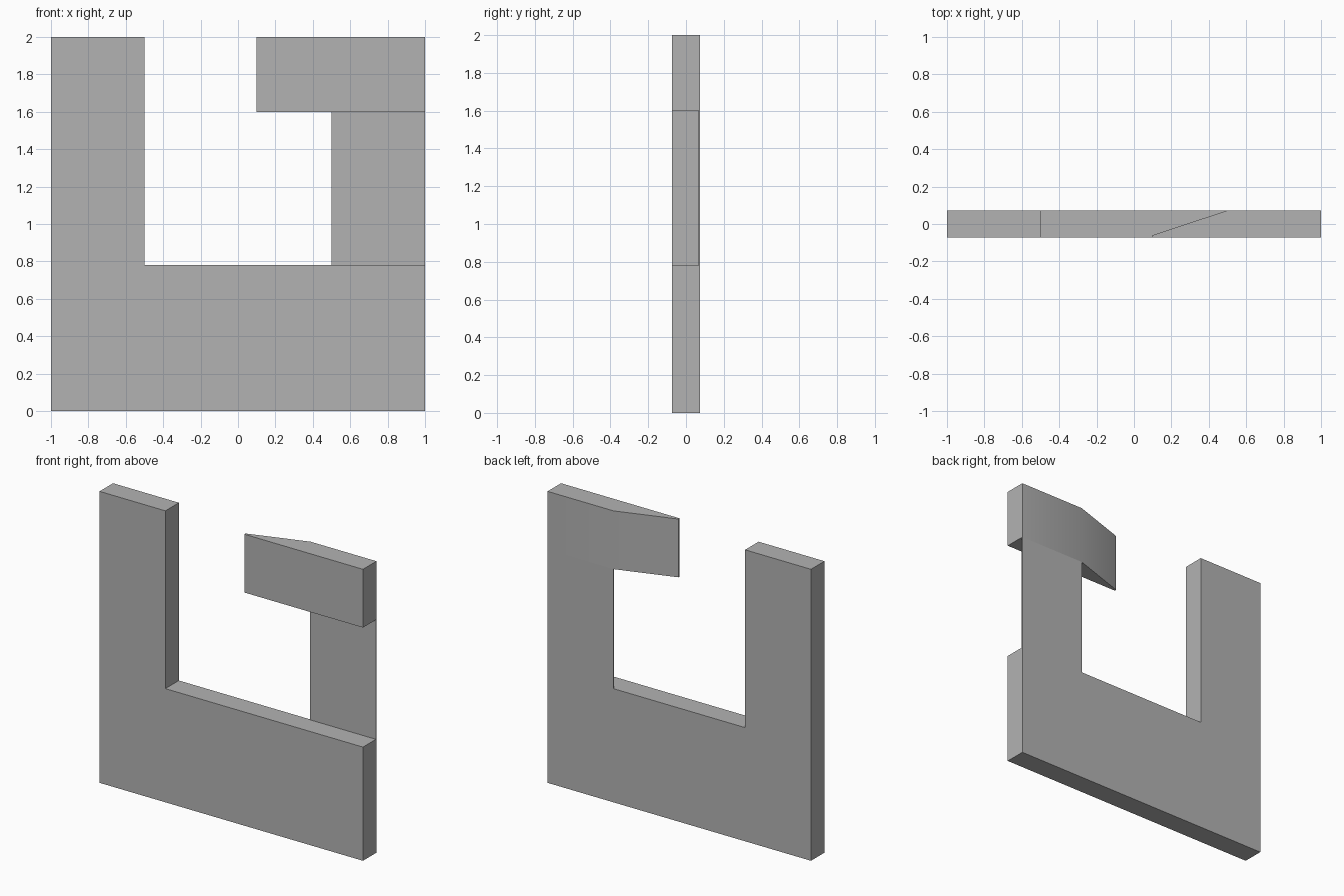
import bpy
import bmesh
from mathutils import Vector

cube = bpy.data.objects.get("Cube")
if cube:
    bpy.data.objects.remove(cube, do_unlink=True)

HALF = 0.073       # half the slab depth
SILL = 0.78        # top of the lower bar
LINTEL = 1.6       # underside of the hook
TOP = 2.0

grey = bpy.data.materials.new("plain grey")
grey.use_nodes = True
colour = (0.45, 0.45, 0.45, 1)
grey.diffuse_color = colour
grey.node_tree.nodes["Principled BSDF"].inputs["Base Color"].default_value = colour


def prism(name, outline, offset):
    """Extrude a closed outline of 3D points along an offset."""
    bm = bmesh.new()
    face = bm.faces.new([bm.verts.new(p) for p in outline])
    new = bmesh.ops.extrude_face_region(bm, geom=[face])["geom"]
    moved = [g for g in new if isinstance(g, bmesh.types.BMVert)]
    bmesh.ops.translate(bm, verts=moved, vec=Vector(offset))
    bmesh.ops.recalc_face_normals(bm, faces=bm.faces)
    mesh = bpy.data.meshes.new(name)
    bm.to_mesh(mesh)
    bm.free()
    mesh.materials.append(grey)
    obj = bpy.data.objects.new(name, mesh)
    bpy.context.collection.objects.link(obj)
    return obj


# L-shaped slab: lower bar and tall right post
slab = [(-1, 0), (1, 0), (1, SILL), (-0.5, SILL), (-0.5, TOP), (-1, TOP)]
prism("wall_slab", [(x, -HALF, z) for x, z in slab], (0, 2 * HALF, 0))

# Thin sheet closing the back of the left post
sheet = [(0.5, SILL), (1, SILL), (1, LINTEL), (0.5, LINTEL)]
prism("back_sheet", [(x, HALF - 0.006, z) for x, z in sheet], (0, 0.006, 0))

# Upper hook whose back tapers towards the tip
hook = [(0.1, -HALF), (1, -HALF), (1, HALF), (0.5, HALF), (0.1, -HALF + 0.013)]
hook_obj = prism("tapered_hook", [(x, y, LINTEL) for x, y in hook],
                 (0, 0, TOP - LINTEL))

# Soften only the shallow bend in the hook's back
bpy.ops.object.select_all(action="DESELECT")
hook_obj.select_set(True)
bpy.context.view_layer.objects.active = hook_obj
bpy.ops.object.shade_smooth_by_angle(angle=0.52)
